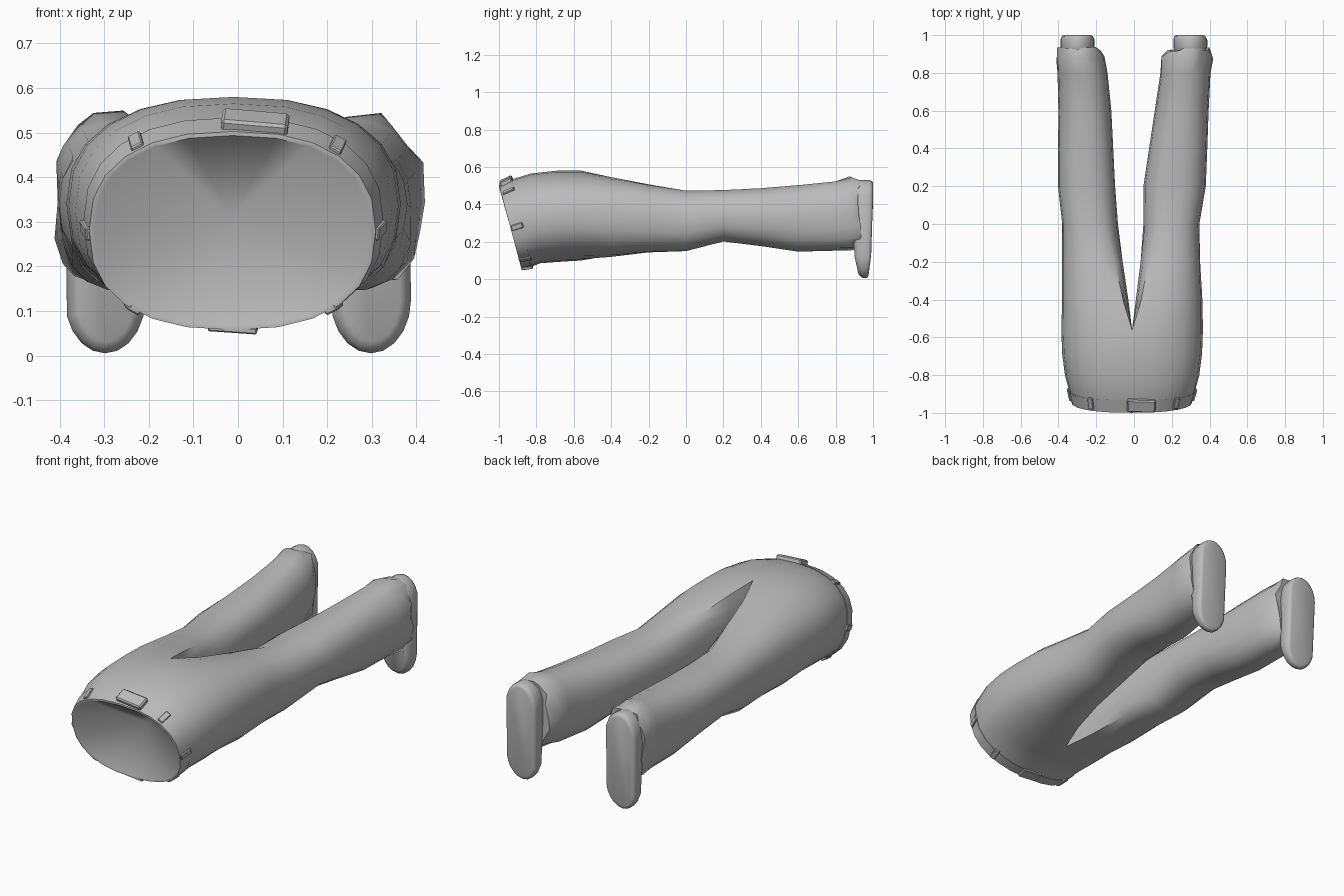
import bpy
import bmesh
import math
import random
from mathutils import Vector, Matrix

random.seed(4)
if "Cube" in bpy.data.objects:
    bpy.data.objects.remove(bpy.data.objects["Cube"], do_unlink=True)

grey = bpy.data.materials.new("plain grey")
grey.use_nodes = True
grey.diffuse_color = (0.5, 0.5, 0.5, 1)
grey.node_tree.nodes["Principled BSDF"].inputs["Base Color"].default_value = grey.diffuse_color

HALF = 12          # steps around one side of the body, from back to belly
SEAM = 5           # points on the inner leg between the two ends of that arc
AROUND = 2 * HALF


def finish(bm, name, angle=40):
    """Turn a bmesh into a smooth shaded object."""
    bmesh.ops.recalc_face_normals(bm, faces=bm.faces)
    mesh = bpy.data.meshes.new(name)
    bm.to_mesh(mesh)
    bm.free()
    mesh.materials.append(grey)
    obj = bpy.data.objects.new(name, mesh)
    bpy.context.collection.objects.link(obj)
    bpy.ops.object.select_all(action='DESELECT')
    obj.select_set(True)
    bpy.context.view_layer.objects.active = obj
    bpy.ops.object.shade_smooth_by_angle(angle=math.radians(angle))


def bridge(bm, a, b):
    for i in range(len(a)):
        j = (i + 1) % len(a)
        bm.faces.new((a[i], a[j], b[j], b[i]))


def fan(bm, ring, tip):
    centre = bm.verts.new(tip)
    for i in range(len(ring)):
        bm.faces.new((ring[i], ring[(i + 1) % len(ring)], centre))


def full_oval(a, x0, x1, z0, z1):
    """Point on a slightly squared oval, with the angle taken from +x."""
    c, s = (math.copysign(abs(v) ** 0.84, v) for v in (math.cos(a), math.sin(a)))
    return (x0 + x1) / 2 + (x1 - x0) / 2 * c, (z0 + z1) / 2 + (z1 - z0) / 2 * s


def section(y, x0, x1, z0, z1, tilt=0):
    """Body section, starting at the top and running over +x."""
    points = []
    for i in range(AROUND):
        x, z = full_oval(math.pi / 2 - 2 * math.pi * i / AROUND, x0, x1, z0, z1)
        points.append(Vector((x, y - tilt * (z - 0.28), z)))
    return points


# Trousers: pelvis sections from the waist to the crotch
pelvis = [
    section(-0.94, -0.33, 0.305, 0.06, 0.5, 0.27),
    section(-0.87, -0.345, 0.325, 0.068, 0.535, 0.22),
    section(-0.8, -0.365, 0.345, 0.085, 0.565, 0.1),
    section(-0.69, -0.38, 0.36, 0.092, 0.58),
    section(-0.56, -0.385, 0.365, 0.1, 0.58),
]
bm = bmesh.new()
rings = [[bm.verts.new(p) for p in points] for points in pelvis]
for a, b in zip(rings, rings[1:]):
    bridge(bm, a, b)

# Hollow waist: thin rim, then a cone running inwards
rim = [bm.verts.new(p.lerp(Vector((-0.012, p.y, 0.28)), 0.03)) for p in pelvis[0]]
bridge(bm, rings[0], rim)
fan(bm, rim, (-0.015, -0.76, 0.31))

# Legs: y, bottom, top, then inner and outer reach of the +x and -x leg
leg_rows = [
    (-0.4, 0.115, 0.55, 0.01, 0.362, 0.03, 0.38),
    (-0.2, 0.14, 0.51, 0.035, 0.35, 0.06, 0.38),
    (0, 0.148, 0.475, 0.05, 0.346, 0.085, 0.38),
    (0.2, 0.2, 0.478, 0.05, 0.38, 0.1, 0.402),
    (0.4, 0.175, 0.488, 0.08, 0.388, 0.11, 0.402),
    (0.6, 0.145, 0.505, 0.11, 0.395, 0.12, 0.4),
    (0.8, 0.15, 0.525, 0.14, 0.405, 0.14, 0.405),
    (0.88, 0.155, 0.54, 0.15, 0.412, 0.16, 0.412),
    (0.925, 0.17, 0.535, 0.18, 0.4, 0.18, 0.4),
]
last = rings[-1]
top, bottom = last[0], last[HALF]
seam = [bm.verts.new(bottom.co.lerp(top.co, (k + 1) / (SEAM + 1))) for k in range(SEAM)]
for side, col in ((1, 3), (-1, 5)):
    thigh = [last[(side * i) % AROUND] for i in range(HALF + 1)] + seam
    previous = thigh
    count = len(thigh)
    for n, row in enumerate(leg_rows):
        y, low, high = row[:3]
        inner_x, outer_x = row[col:col + 2]
        ring = []
        for i in range(count):
            a = math.radians(120) - 2 * math.pi * i / count
            x, z = full_oval(a, inner_x, outer_x, low, high)
            # Ease from the flat sided half section into a round leg
            half = thigh[i].co
            hz = low + (half.z - bottom.co.z) / (top.co.z - bottom.co.z) * (high - low)
            p = Vector((x, y, z)).lerp(Vector((side * half.x, y, hz)), max(0, 0.5 - 0.25 * n))
            p.x = side * min(max(p.x, inner_x), outer_x)
            if n > 6:
                # Crumpled hem
                p += Vector([random.uniform(-1, 1) for _ in range(3)]) * 0.012
            ring.append(bm.verts.new(p))
        bridge(bm, previous, ring)
        previous = ring
    fan(bm, previous, (side * 0.295, 0.91, 0.34))
finish(bm, "trousers", 45)


# Waistband: thin raised strip following the waist edge
bm = bmesh.new()
strip = []
for t, grow in ((0.0, 1.0), (0.0, 1.012), (0.9, 1.01), (0.9, 0.99)):
    ring = []
    for p, q in zip(pelvis[0], pelvis[1]):
        r = p.lerp(q, t)
        c = Vector((-0.012, r.y, 0.285))
        ring.append(bm.verts.new(c + (r - c) * grow))
    strip.append(ring)
for a, b in zip(strip, strip[1:]):
    bridge(bm, a, b)
finish(bm, "waistband", 40)


def tab(name, angle, width, thick, length):
    """Rounded plate lying on the waistband at an angle from the top."""
    f = (angle / 360 * AROUND) % AROUND
    i = int(f)
    j = (i + 1) % AROUND
    p, q = (points[i].lerp(points[j], f - i) for points in pelvis[:2])
    along = (q - p).normalized()
    tangent = pelvis[0][j] - pelvis[0][i]
    out = along.cross(tangent).normalized()
    if out.dot(p - Vector((0, p.y, 0.28))) < 0:
        out.negate()
    frame = Matrix((along.cross(out), along, out)).transposed().to_4x4()
    frame.translation = p.lerp(q, 0.55) + out * thick * 0.2
    bm = bmesh.new()
    bmesh.ops.create_cube(bm, size=1)
    bmesh.ops.scale(bm, vec=(width, length, thick), verts=bm.verts)
    bmesh.ops.bevel(bm, geom=bm.edges[:], offset=thick * 0.2, segments=1, affect='EDGES')
    bmesh.ops.transform(bm, matrix=frame, verts=bm.verts)
    finish(bm, name, 30)


# Back patch, front button tab and belt loops
tab("back_patch", 7, 0.15, 0.032, 0.07)
tab("front_tab", 180, 0.11, 0.014, 0.06)
for number, angle in enumerate((-38, 42, 92, -92, 140, -140)):
    tab("belt_loop_" + str(number + 1), angle, 0.03, 0.016, 0.065)


def shoe(name, side):
    """Rounded slab with the sole facing backwards and a thinner toe pointing down."""
    bm = bmesh.new()
    previous = None
    for y, scale in ((0.885, 0.72), (0.905, 0.9), (0.935, 1), (0.98, 1), (0.995, 0.93), (1, 0.8)):
        ring = []
        for i in range(20):
            a = 2 * math.pi * i / 20
            end = 0.41 if math.sin(a) > 0 else 0.125
            x = 0.09 * scale * math.cos(a)
            z = end + (0.03 + 0.09 * scale) * math.sin(a)
            pinch = 1 - 0.6 * max(0, 0.2 - z) / 0.2
            ring.append(bm.verts.new((side * 0.298 + x, 0.955 + (y - 0.955) * pinch, z)))
        if previous:
            bridge(bm, previous, ring)
        else:
            bm.faces.new(ring)
        previous = ring
    bm.faces.new(previous)
    finish(bm, name, 50)


shoe("left_shoe", 1)
shoe("right_shoe", -1)
